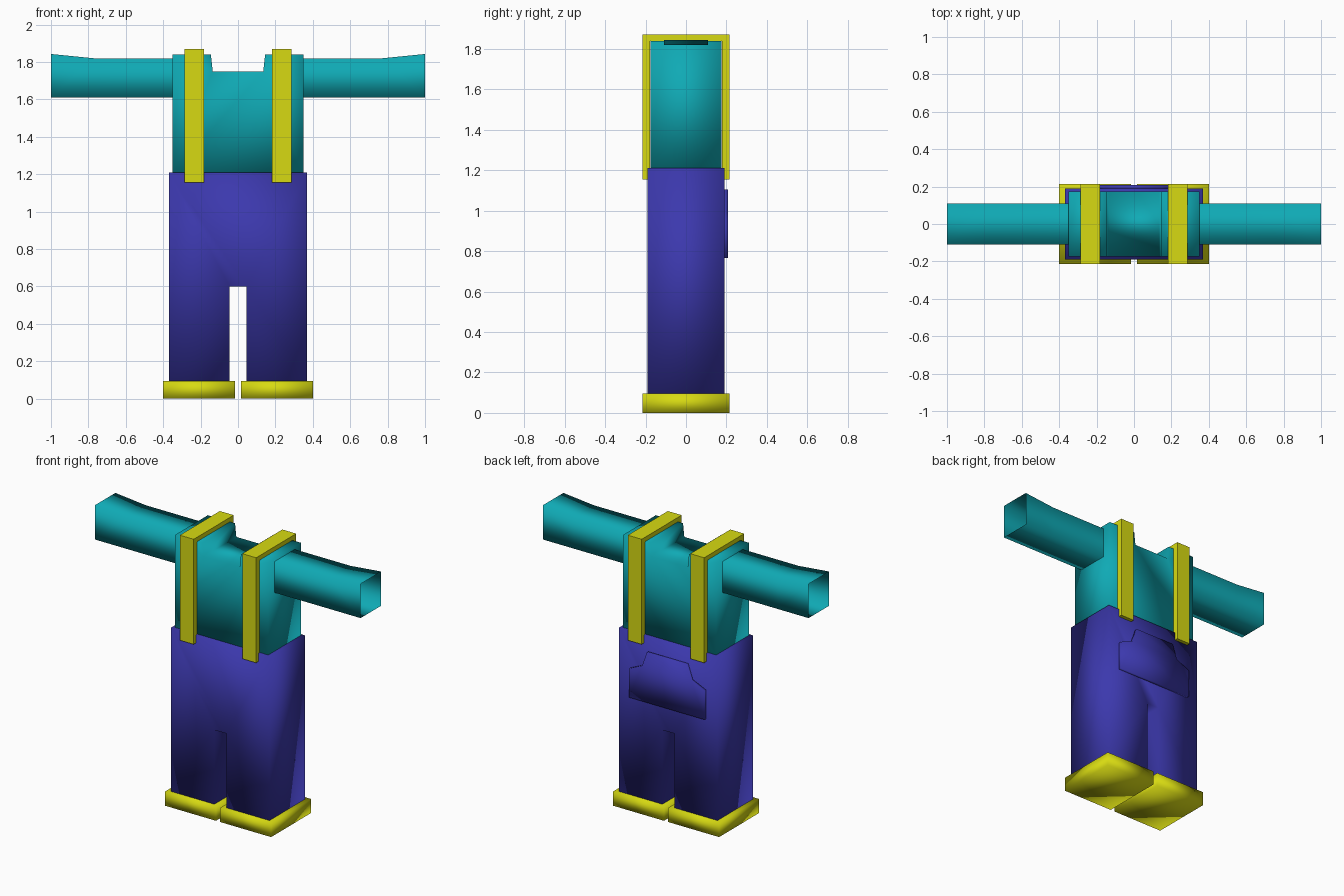
import bpy, bmesh

if "Cube" in bpy.data.objects:
    bpy.data.objects.remove(bpy.data.objects["Cube"])


def material(name, rgb):
    m = bpy.data.materials.new(name)
    m.diffuse_color = (*rgb, 1)
    m.use_nodes = True
    m.node_tree.nodes["Principled BSDF"].inputs["Base Color"].default_value = m.diffuse_color
    return m


TEAL = material("teal", (0.005, 0.40, 0.46))
BLUE = material("indigo", (0.045, 0.04, 0.42))
YELLOW = material("yellow", (0.68, 0.70, 0.006))


def finish(name, bm, mat, smooth=True):
    bmesh.ops.recalc_face_normals(bm, faces=bm.faces)
    bmesh.ops.triangulate(bm, faces=[f for f in bm.faces if len(f.verts) > 4])
    me = bpy.data.meshes.new(name)
    bm.to_mesh(me)
    bm.free()
    for p in me.polygons:
        p.use_smooth = smooth
    me.materials.append(mat)
    ob = bpy.data.objects.new(name, me)
    bpy.context.collection.objects.link(ob)
    return ob


def slab(name, outline, y0, y1, mat, smooth=True):
    """Front outline (x, z) extruded from y0 to y1."""
    bm = bmesh.new()
    f = bm.faces.new([bm.verts.new((x, y0, z)) for x, z in outline])
    r = bmesh.ops.extrude_face_region(bm, geom=[f])
    for v in r["geom"]:
        if isinstance(v, bmesh.types.BMVert):
            v.co.y = y1
    return finish(name, bm, mat, smooth)


def mirrored(half):
    """Complete a right-hand outline with its left-hand mirror."""
    return half + [(-x, z) for x, z in reversed(half)]


# Shirt body with a neck dip
slab("shirt_body", mirrored([(0.35, 1.20), (0.35, 1.84), (0.145, 1.84), (0.135, 1.75)]),
     -0.175, 0.175, TEAL)

# Trousers with two legs
slab("trousers", mirrored([(0.37, 1.21), (0.37, 0.09), (0.045, 0.09), (0.045, 0.60)]),
     -0.19, 0.19, BLUE)

# Back pocket
slab("back_pocket", mirrored([(0.285, 0.765), (0.285, 0.96), (0.185, 1.005), (0.15, 1.105)]),
     0.185, 0.208, BLUE)

for side, s in (("left", -1), ("right", 1)):
    # Open-ended sleeve, lifted slightly at the cuff
    bm = bmesh.new()
    rings = []
    for x, top in ((0.345, 1.82), (0.77, 1.82), (1.0, 1.843)):
        rings.append([bm.verts.new((s * x, y, z)) for y, z in
                      ((-0.11, 1.61), (0.11, 1.61), (0.11, top), (-0.11, top))])
    for a, b in zip(rings, rings[1:]):
        for i in range(4):
            j = (i + 1) % 4
            bm.faces.new((a[i], a[j], b[j], b[i]))
    finish(side + "_sleeve", bm, TEAL)

    # Strap running over the shoulder
    bm = bmesh.new()
    path = [(-0.215, 1.155), (-0.215, 1.87), (0.215, 1.87), (0.215, 1.155),
            (0.178, 1.155), (0.178, 1.838), (-0.178, 1.838), (-0.178, 1.155)]
    a, b = [[bm.verts.new((s * x, y, z)) for y, z in path] for x in (0.183, 0.287)]
    for i in range(8):
        j = (i + 1) % 8
        bm.faces.new((a[i], a[j], b[j], b[i]))
    for ring in (a, b):
        for q in ((0, 1, 6, 7), (1, 2, 5, 6), (2, 3, 4, 5)):
            bm.faces.new([ring[k] for k in q])
    finish(side + "_strap", bm, YELLOW, smooth=False)

    # Flat shoe
    slab(side + "_shoe", [(s * 0.015, 0), (s * 0.40, 0), (s * 0.40, 0.095), (s * 0.015, 0.095)],
         -0.215, 0.215, YELLOW)
